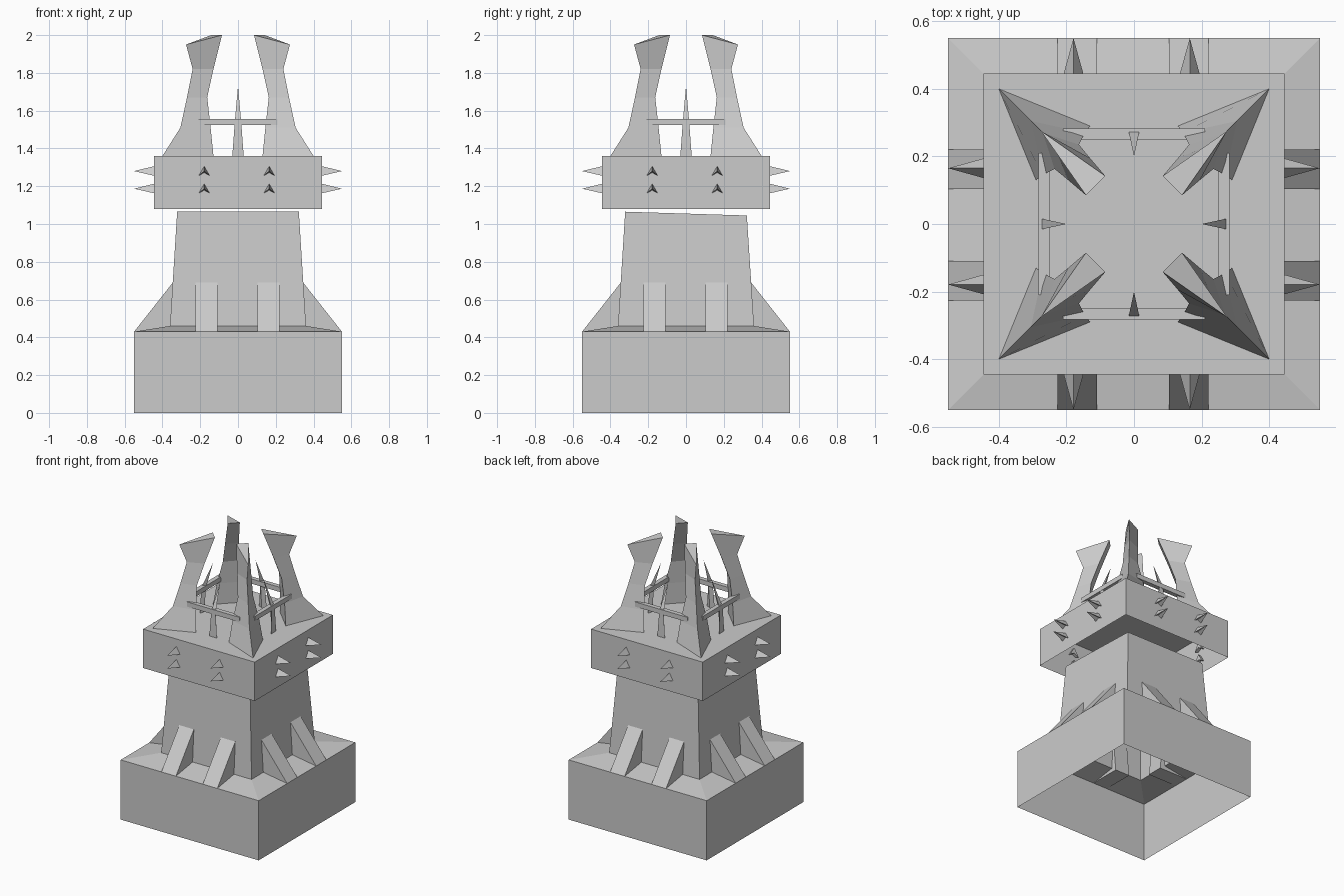
import bpy
import bmesh
from math import pi
from mathutils import Matrix

old = bpy.data.objects.get("Cube")
if old:
    bpy.data.objects.remove(old)

stone = bpy.data.materials.new("grey_stone")
stone.use_nodes = True
GREY = (0.6, 0.6, 0.6, 1)
stone.diffuse_color = GREY
stone.node_tree.nodes["Principled BSDF"].inputs["Base Color"].default_value = GREY


def loft(name, rings, cap_start=True, cap_end=True, turn=0):
    """Join equal-length rings of points into a flat-shaded skin."""
    bm = bmesh.new()
    loops = [[bm.verts.new(p) for p in ring] for ring in rings]
    n = len(loops[0])
    for low, high in zip(loops, loops[1:]):
        for i in range(n):
            j = (i + 1) % n
            bm.faces.new((low[i], low[j], high[j], high[i]))
    if cap_start:
        bm.faces.new(loops[0][::-1])
    if cap_end:
        bm.faces.new(loops[-1])
    bmesh.ops.remove_doubles(bm, verts=bm.verts, dist=0.0005)
    bmesh.ops.recalc_face_normals(bm, faces=bm.faces)
    bm.transform(Matrix.Rotation(turn, 4, 'Z'))
    mesh = bpy.data.meshes.new(name)
    bm.to_mesh(mesh)
    bm.free()
    mesh.materials.append(stone)
    obj = bpy.data.objects.new(name, mesh)
    bpy.context.collection.objects.link(obj)
    return obj


def square(r, z, tilt=0):
    return [(x * r, y * r, z - tilt * y)
            for x, y in ((-1, -1), (1, -1), (1, 1), (-1, 1))]


# Hollow plinth running up into the tapered column
loft("plinth_and_column",
     [square(0.55, 0), square(0.55, 0.43), square(0.36, 0.46),
      square(0.322, 1.055, 0.01)], cap_start=False)

# Hollow upper block, open underneath
loft("upper_block", [square(0.445, 1.08), square(0.445, 1.36)], cap_start=False)


def buttress(name, x, turn):
    side = ((-0.55, 0.43), (-0.345, 0.69), (-0.32, 0.43))
    loft(name, [[(x + w, y, z) for y, z in side] for w in (-0.058, 0.058)],
         turn=turn)


def wall_spike(name, x, z, turn):
    # Arrowhead section tapering outward to a point
    section = ((-0.036, -0.03), (0, -0.01), (0.036, -0.03), (0, 0.032))
    loft(name, [[(x + u, -0.42, z + v) for u, v in section],
                [(x, -0.55, z)] * 4], cap_end=False, turn=turn)


def claw(name, turn):
    # Triangular sections: outer ridge on the diagonal, two inner edges
    levels = ((0.40, 1.36, 0.13, 0.29, 1.36),
              (0.305, 1.51, 0.145, 0.27, 1.51),
              (0.27, 1.67, 0.163, 0.235, 1.67),
              (0.24, 1.82, 0.13, 0.195, 1.82),
              (0.275, 1.95, 0.085, 0.142, 2.0))
    loft(name, [[(o, o, zo), (a, b, zi), (b, a, zi)]
                for o, zo, a, b, zi in levels], turn=turn)


def crown_spike(name, turn):
    levels = ((0.03, 0.283, 0.27, 1.36), (0.017, 0.28, 0.255, 1.54),
              (0, 0.2, 0.2, 1.73))
    loft(name, [[(-w, -back, z), (w, -back, z), (0, -front, z)]
                for w, back, front, z in levels], cap_end=False, turn=turn)


def rail(name, turn):
    section = ((-0.282, 1.523), (-0.25, 1.523), (-0.25, 1.557), (-0.282, 1.557))
    loft(name, [[(x, y, z) for y, z in section] for x in (-0.21, 0.21)],
         turn=turn)


# Everything that repeats on each of the four sides
for k, side in enumerate(("front", "left", "back", "right")):
    turn = k * pi / 2
    # Keep the slight shared offset of paired parts on every side
    shift = -0.007 if k in (0, 1) else 0.007
    if k in (1, 2):
        shift = -shift if k == 2 else shift
    shift = -0.007 if k in (0, 1) else 0.007
    for tag, s in (("a", -1), ("b", 1)):
        x = s * 0.172 + shift
        buttress(f"{side}_buttress_{tag}", s * 0.165 + shift * 0.4, turn)
        for row, z in (("upper", 1.28), ("lower", 1.187)):
            wall_spike(f"{side}_{row}_wall_spike_{tag}", x, z, turn)
    claw(f"{side}_corner_claw", turn)
    crown_spike(f"{side}_crown_spike", turn)
    rail(f"{side}_rail", turn)
